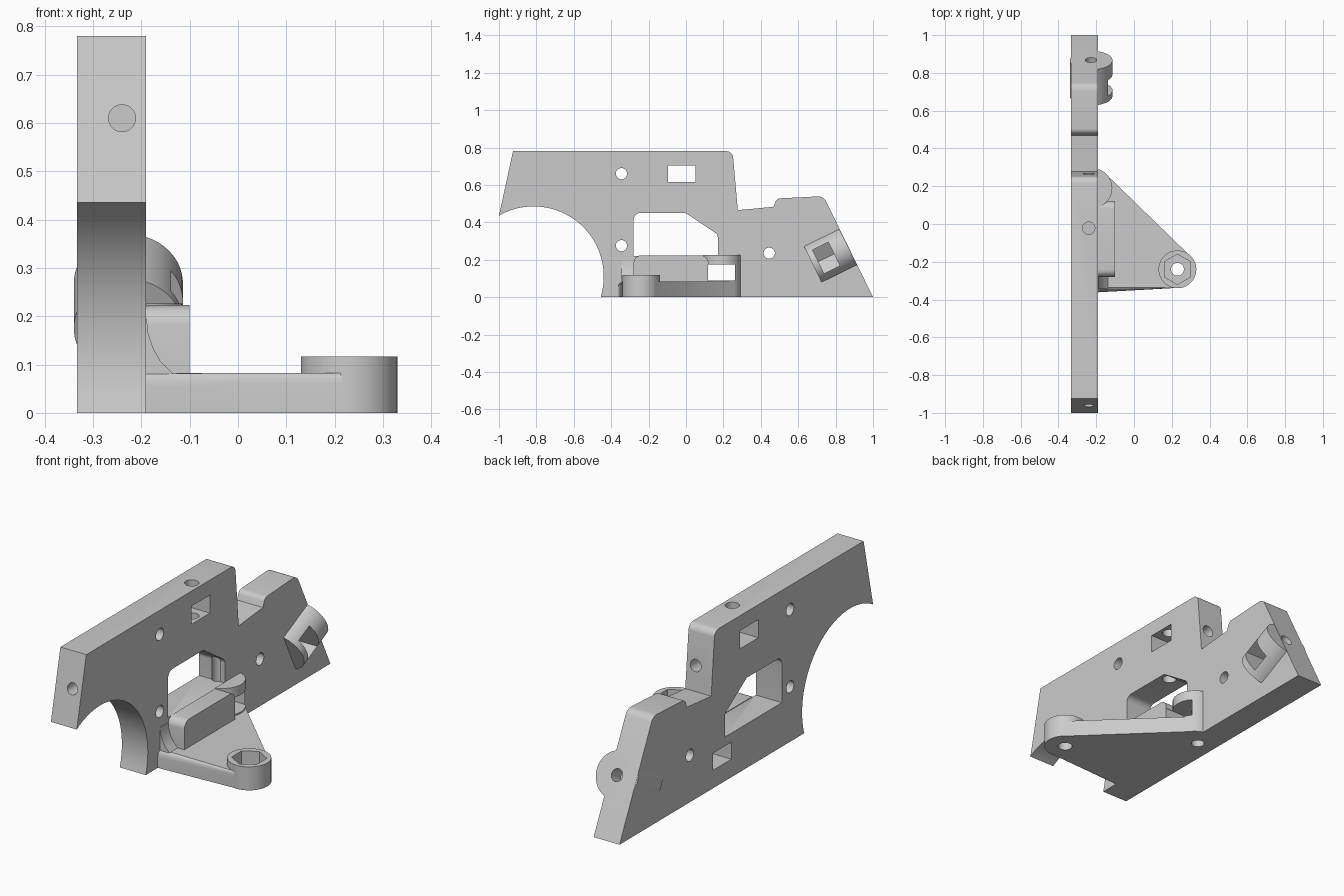
import bpy, bmesh
from math import sin, cos, pi, radians, tan
from mathutils import Vector

if "Cube" in bpy.data.objects:
    bpy.data.objects.remove(bpy.data.objects["Cube"])

X0, X1 = -0.333, -0.19      # plate thickness range
XM = -0.24                  # screw line inside the plate


def make(name, bm):
    bmesh.ops.recalc_face_normals(bm, faces=bm.faces)
    me = bpy.data.meshes.new(name)
    bm.to_mesh(me)
    bm.free()
    ob = bpy.data.objects.new(name, me)
    bpy.context.collection.objects.link(ob)
    return ob


def arc(c, r, a0, a1, n):
    return [(c[0] + r * cos(radians(a0 + (a1 - a0) * i / n)),
             c[1] + r * sin(radians(a0 + (a1 - a0) * i / n))) for i in range(n + 1)]


def rounded(pts, n=6):
    """Polygon of (a, b) or (a, b, radius) with filleted corners."""
    out = []
    for i, p in enumerate(pts):
        v = Vector(p[:2])
        if len(p) < 3:
            out.append(tuple(v))
            continue
        d0 = (Vector(pts[i - 1][:2]) - v).normalized()
        d1 = (Vector(pts[(i + 1) % len(pts)][:2]) - v).normalized()
        half = d0.angle(d1) / 2
        c = v + (d0 + d1).normalized() * p[2] / sin(half)
        s = v + d0 * p[2] / tan(half) - c
        e = v + d1 * p[2] / tan(half) - c
        sweep = s.angle(e)
        for k in range(n + 1):
            t = k / n
            q = (s * sin((1 - t) * sweep) + e * sin(t * sweep)) / sin(sweep)
            out.append(tuple(c + q))
    return out


def prism(name, pts, lo, hi, axis, bevel=0):
    put = {'x': lambda a, b, h: (h, a, b),
           'y': lambda a, b, h: (a, h, b),
           'z': lambda a, b, h: (a, b, h)}[axis]
    bm = bmesh.new()
    bot = [bm.verts.new(put(*p, lo)) for p in pts]
    top = [bm.verts.new(put(*p, hi)) for p in pts]
    bm.faces.new(bot)
    cap = bm.faces.new(top)
    for i in range(len(pts)):
        j = (i + 1) % len(pts)
        bm.faces.new((bot[i], bot[j], top[j], top[i]))
    if bevel:
        bmesh.ops.bevel(bm, geom=list(cap.edges), offset=bevel, segments=4,
                        profile=0.5, affect='EDGES')
    return make(name, bm)


def rod(name, p0, p1, r, n=32, u=None):
    p0, p1 = Vector(p0), Vector(p1)
    d = (p1 - p0).normalized()
    u = Vector(u) if u else d.orthogonal().normalized()
    w = d.cross(u)
    bm = bmesh.new()
    rings = [[bm.verts.new(p + r * (cos(2 * pi * i / n) * u + sin(2 * pi * i / n) * w))
              for i in range(n)] for p in (p0, p1)]
    for ring in rings:
        bm.faces.new(ring)
    for i in range(n):
        j = (i + 1) % n
        bm.faces.new((rings[0][i], rings[0][j], rings[1][j], rings[1][i]))
    return make(name, bm)


def rect(a0, a1, b0, b1):
    return [(a0, b0), (a1, b0), (a1, b1), (a0, b1)]


# Side plate with the big round bite in front
bite = arc((-0.815, 0.11), 0.375, -17.1, 119.6, 40)
body = prism("bracket_body", rounded(
    [(1, 0), (0.735, 0.54, 0.045), (0.484, 0.527, 0.03), (0.468, 0.483),
     (0.277, 0.465), (0.249, 0.78, 0.035), (-0.925, 0.78), (-1, 0.435)]
    + bite[::-1][1:-1] + [(-0.456, 0)]), X0, X1, 'x')

# Arm, end socket, corner boss, ledge and fillet
END, BOSS = (0.23, -0.24), (-0.22, 0.19)
arm = prism("arm", [(-0.25, -0.365)] + arc(END, 0.098, -87, 46.3, 16)
            + arc(BOSS, 0.103, 46.3, 90, 8) + [(-0.25, 0.293)], 0, 0.083, 'z', 0.028)
socket = rod("end_socket", (*END, 0), (*END, 0.117), 0.10, 48)
boss = rod("corner_boss", (*BOSS, 0), (*BOSS, 0.226), 0.105, 48)
ledge = prism("ledge", rounded([(-0.28, 0.03), (0.12, 0.03), (0.12, 0.223, 0.04),
                                (-0.28, 0.223, 0.04)]), -0.2, -0.1, 'x')
fillet = prism("arm_fillet", [(-0.22, 0.03), (-0.13, 0.03), (-0.137, 0.083), (-0.16, 0.106),
                              (-0.176, 0.135), (-0.186, 0.165), (-0.189, 0.195),
                              (-0.22, 0.195)], -0.345, -0.25, 'y')

# Slanted rear boss, its axis square to the rear slope
AX = Vector((0, 0.8976, 0.4408))
SIDE = Vector((0, -0.4408, 0.8976))
FACE = Vector((-0.227, 0.868, 0.2685))
rear = rod("rear_boss", FACE - AX * 0.212, FACE - AX * 0.001, 0.113, 48)

# Openings
cuts = [
    prism("window", rounded([(-0.28, 0.22), (0.17, 0.22), (0.17, 0.335, 0.03),
                             (-0.003, 0.45, 0.03), (-0.28, 0.45, 0.035)]), -0.4, -0.1895, 'x'),
    prism("nut_slot_top", rect(-0.095, 0.05, 0.615, 0.705), -0.5, 0, 'x'),
    prism("nut_slot_low", rect(0.118, 0.262, 0.09, 0.175), -0.5, 0, 'x'),
    rod("hole_vertical_top", (XM, -0.022, 0.9), (XM, -0.022, 0.4), 0.033),
    rod("hole_vertical_low", (XM, 0.19, -0.1), (XM, 0.19, 0.4), 0.031),
    rod("hole_front", (XM, -1.1, 0.61), (XM, -0.6, 0.61), 0.028),
    rod("hole_step", (XM, 0.4, 0.60), (XM, 0.1, 0.575), 0.03),
    rod("hole_rear", FACE + AX * 0.1, FACE - AX * 0.35, 0.03),
    rod("socket_hex", (*END, 0.05), (*END, 0.2), 0.08, 6, (0, 1, 0)),
    rod("socket_hole", (*END, -0.1), (*END, 0.2), 0.034),
]
for i, (y, z) in enumerate([(-0.345, 0.66), (-0.345, 0.275), (0.445, 0.235)]):
    cuts.append(rod(f"cross_hole_{i}", (-0.5, y, z), (0, y, z), 0.03))

# Rear nut pocket: hexagon stretched out to the open side
mid = FACE - AX * 0.132
bm = bmesh.new()
ends = [[bm.verts.new(mid + AX * s + SIDE * v + Vector((h, 0, 0)))
         for h, v in ((0.2, -0.07), (0.2, 0.07), (-0.04, 0.07), (-0.081, 0), (-0.04, -0.07))]
        for s in (-0.047, 0.047)]
for e in ends:
    bm.faces.new(e)
for i in range(5):
    j = (i + 1) % 5
    bm.faces.new((ends[0][i], ends[0][j], ends[1][j], ends[1][i]))
cuts.append(make("rear_nut_pocket", bm))

# Join the solids, then cut the openings
bpy.context.view_layer.objects.active = body
body.select_set(True)
jobs = [(o, 'UNION') for o in (arm, socket, boss, ledge, fillet, rear)]
jobs += [(o, 'DIFFERENCE') for o in cuts]
for ob, op in jobs:
    ob.hide_render = True
    m = body.modifiers.new(ob.name, 'BOOLEAN')
    m.operation, m.solver, m.object = op, 'EXACT', ob
    bpy.ops.object.modifier_apply(modifier=m.name)
    bpy.data.objects.remove(ob)

bpy.ops.object.shade_smooth_by_angle(angle=radians(30))
